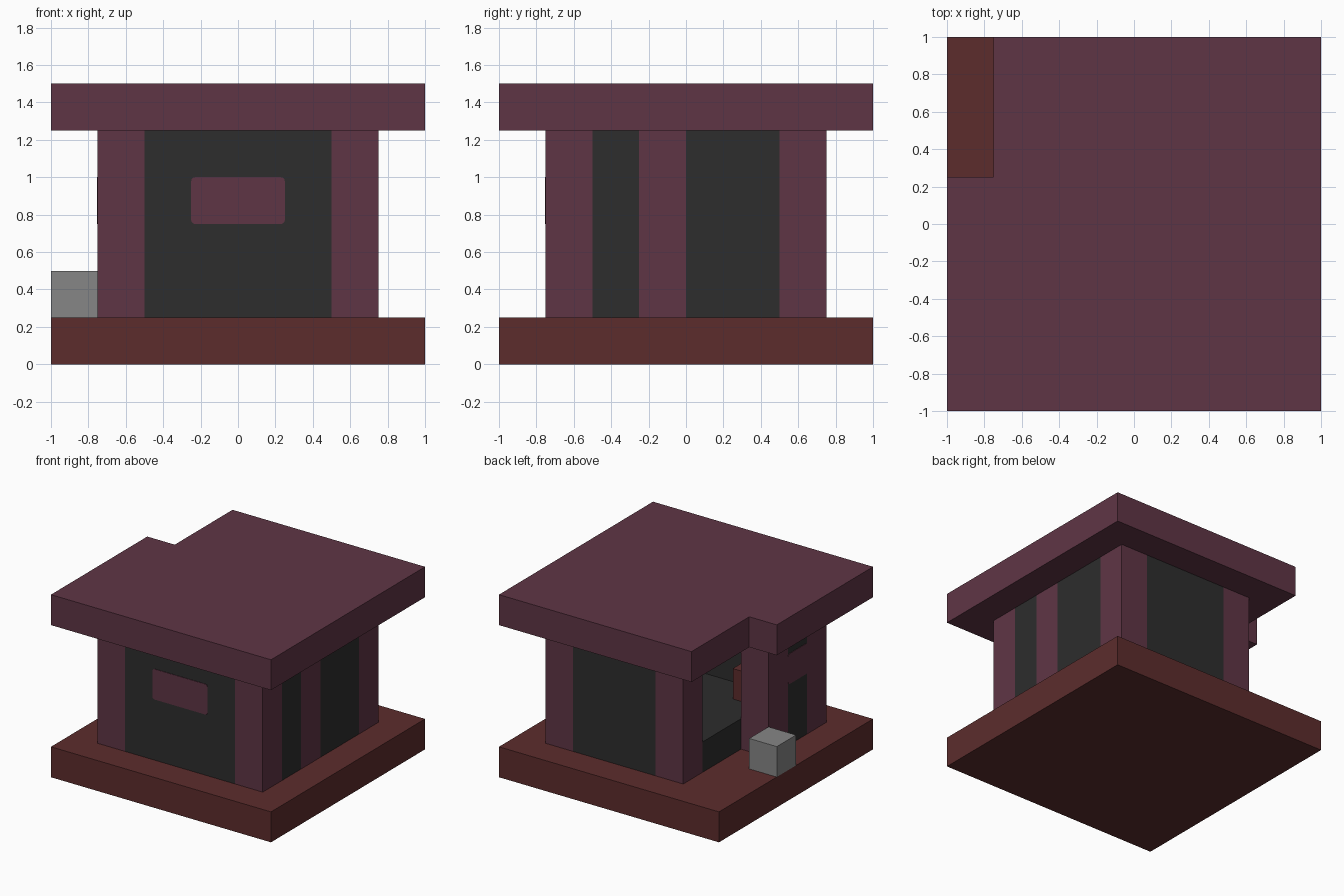
import bpy, bmesh
from mathutils import Vector

cube = bpy.data.objects.get("Cube")
if cube:
    bpy.data.objects.remove(cube, do_unlink=True)


def material(name, rgb):
    """Flat colour from 8-bit display values."""
    lin = [((c / 255 + 0.055) / 1.055) ** 2.4 for c in rgb] + [1]
    m = bpy.data.materials.new(name)
    m.use_nodes = True
    m.diffuse_color = lin
    m.node_tree.nodes["Principled BSDF"].inputs["Base Color"].default_value = lin
    return m


PLUM = material("plum", (95, 53, 69))
RED = material("brick red", (92, 44, 44))
DARK = material("charcoal", (45, 45, 45))
GREY = material("grey", (134, 134, 134))


def add_object(name, bm, mat):
    bmesh.ops.recalc_face_normals(bm, faces=bm.faces)
    mesh = bpy.data.meshes.new(name)
    bm.to_mesh(mesh)
    bm.free()
    mesh.materials.append(mat)
    ob = bpy.data.objects.new(name, mesh)
    bpy.context.collection.objects.link(ob)
    return ob


def block(name, mat, x, y, z, round_axis=None, radius=0.02):
    """Box between (min, max) pairs; optionally round the edges along one axis."""
    bm = bmesh.new()
    bmesh.ops.create_cube(bm, size=1)
    for v in bm.verts:
        v.co = Vector([sum(r) / 2 + c * (r[1] - r[0]) for r, c in zip((x, y, z), v.co)])
    if round_axis is not None:
        edges = [e for e in bm.edges
                 if abs(e.verts[0].co[round_axis] - e.verts[1].co[round_axis]) > 1e-5]
        bmesh.ops.bevel(bm, geom=edges, offset=radius, segments=3, profile=0.5,
                        affect='EDGES')
    return add_object(name, bm, mat)


def slab(name, mat, outline, z0, z1):
    """Extruded floor-plan outline."""
    bm = bmesh.new()
    face = bm.faces.new([bm.verts.new((x, y, z0)) for x, y in outline])
    top = bmesh.ops.extrude_face_region(bm, geom=[face])
    for v in top["geom"]:
        if isinstance(v, bmesh.types.BMVert):
            v.co.z = z1
    return add_object(name, bm, mat)


WALL = (0.25, 1.25)
FRONT, BACK = (-0.75, -0.5), (0.5, 0.75)
LEFT, RIGHT = (0.5, 0.75), (-0.75, -0.5)

# Base and notched roof
block("base", RED, (-1, 1), (-1, 1), (0, 0.25))
slab("roof", PLUM, [(-1, -1), (1, -1), (1, 1), (-0.75, 1), (-0.75, 0.25), (-1, 0.25)],
     1.25, 1.5)

# Wall posts
posts = {
    "front_left_post": (LEFT, FRONT),
    "front_right_post": (RIGHT, FRONT),
    "back_left_post": (LEFT, BACK),
    "back_right_post": ((-0.5, -0.25), BACK),
    "left_middle_post": (LEFT, (-0.25, 0)),
    "doorway_post": (RIGHT, (-0.25, 0)),
}
for name, (x, y) in posts.items():
    block(name, PLUM, x, y, WALL)

# Dark wall panels
panels = {
    "front_panel": ((-0.5, 0.5), FRONT),
    "back_panel": ((-0.25, 0.5), BACK),
    "left_narrow_panel": (LEFT, (-0.5, -0.25)),
    "left_wide_panel": (LEFT, (0, 0.5)),
    "right_panel": (RIGHT, (-0.5, -0.25)),
}
for name, (x, y) in panels.items():
    block(name, DARK, x, y, WALL)

# Rounded plates on the panels
block("front_plate", PLUM, (-0.25, 0.25), (-0.754, -0.748), (0.75, 1), round_axis=1)
block("right_plate", PLUM, (-0.754, -0.748), (-0.5, -0.25), (0.75, 1), round_axis=0)

# Raised inner floor with a small box, and the step outside the doorway
block("inner_floor", DARK, (-0.5, 0.5), (-0.5, 0.5), (0.25, 0.5))
block("inner_box", RED, (-0.5, -0.25), (-0.5, -0.25), (0.5, 0.75))
block("doorway_block", GREY, (-1, -0.75), (0, 0.25), (0.25, 0.5))
